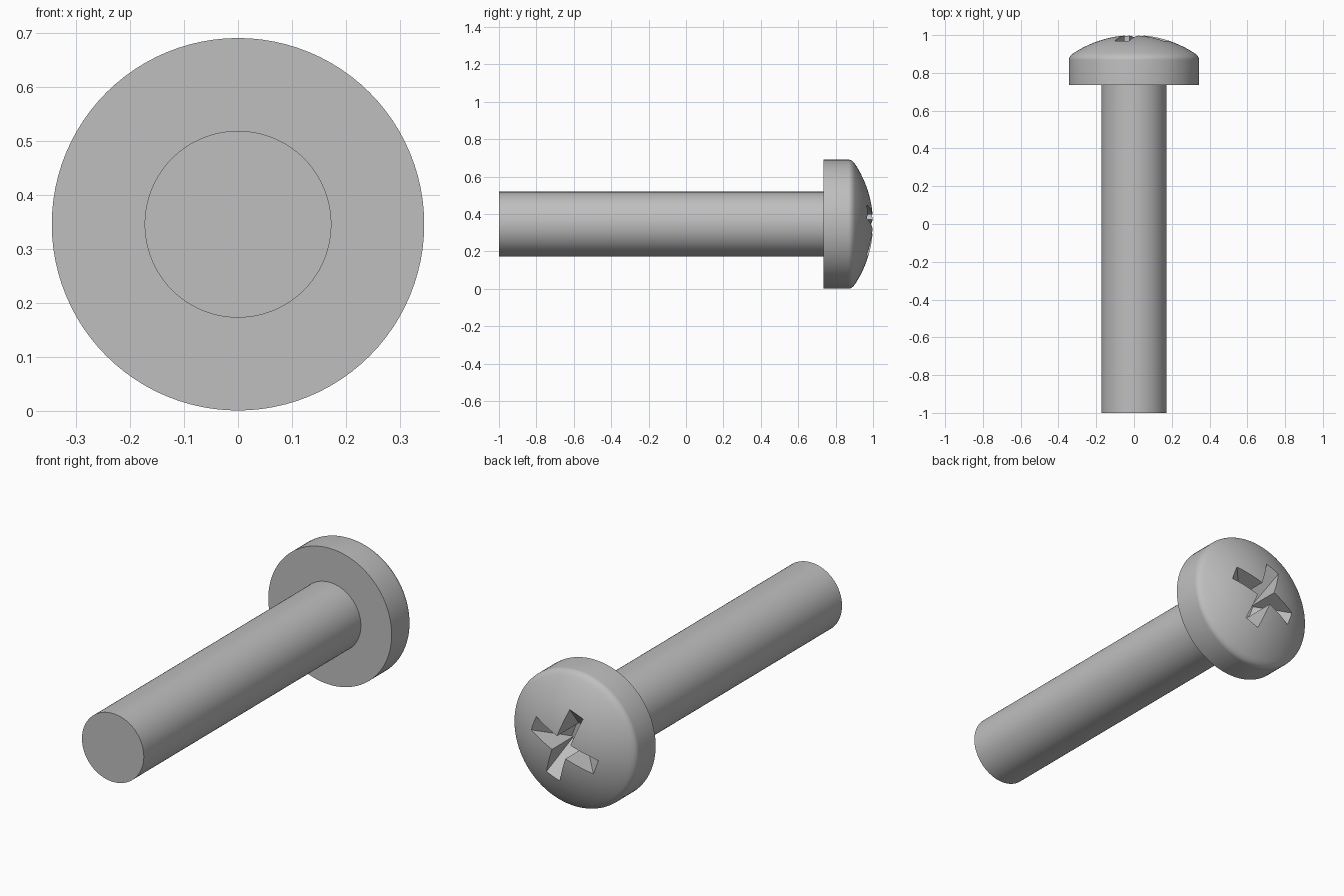
import bpy, bmesh, math
from mathutils import Matrix, Vector

if "Cube" in bpy.data.objects:
    bpy.data.objects.remove(bpy.data.objects["Cube"], do_unlink=True)

AXIS_Z = 0.346       # height of the screw axis
HEAD_R, SHAFT_R = 0.345, 0.173
HEAD_BASE = 0.735    # y of the head's underside
DOME_R = 0.585       # radius of the domed top
SEGMENTS = 96

metal = bpy.data.materials.new("grey metal")
metal.use_nodes = True
GREY = (0.52, 0.52, 0.52, 1)
metal.diffuse_color = GREY
metal.node_tree.nodes["Principled BSDF"].inputs["Base Color"].default_value = GREY


def make_object(name, bm):
    bmesh.ops.recalc_face_normals(bm, faces=bm.faces)
    mesh = bpy.data.meshes.new(name)
    bm.to_mesh(mesh)
    bm.free()
    mesh.materials.append(metal)
    obj = bpy.data.objects.new(name, mesh)
    obj.location.z = AXIS_Z
    bpy.context.collection.objects.link(obj)
    return obj


def lathe(name, profile):
    """Spin (radius, y) points around the y axis."""
    bm = bmesh.new()
    verts = [bm.verts.new((r, y, 0)) for r, y in profile]
    edges = [bm.edges.new(pair) for pair in zip(verts, verts[1:])]
    bmesh.ops.spin(bm, geom=verts + edges, cent=(0, 0, 0), axis=(0, 1, 0),
                   angle=math.tau, steps=SEGMENTS)
    bmesh.ops.remove_doubles(bm, verts=bm.verts, dist=0.0001)
    return make_object(name, bm)


def smooth(obj):
    bpy.ops.object.select_all(action="DESELECT")
    obj.select_set(True)
    bpy.context.view_layer.objects.active = obj
    bpy.ops.object.shade_smooth_by_angle(angle=math.radians(30))


def dome_y(r):
    return 1 - DOME_R + math.sqrt(DOME_R ** 2 - r ** 2)


# Shaft
shaft = lathe("shaft", [(0, -1), (SHAFT_R, -1), (SHAFT_R, HEAD_BASE + 0.01),
                        (0, HEAD_BASE + 0.01)])

# Head: straight rim, rounded shoulder, shallow dome
edge_r = 0.32
start, corner, end = (Vector(p) for p in (
    (HEAD_R, 0.868), (HEAD_R, 0.888), (edge_r, dome_y(edge_r))))
shoulder = [start.lerp(corner, t / 6).lerp(corner.lerp(end, t / 6), t / 6)
            for t in range(7)]
dome = [(edge_r * (1 - i / 12), dome_y(edge_r * (1 - i / 12))) for i in range(1, 13)]
head = lathe("head", [(0, HEAD_BASE), (HEAD_R, HEAD_BASE)]
             + [tuple(p) for p in shoulder] + dome)


# Tapered cross recess, cut by two blades
def blade(name, angle):
    bm = bmesh.new()
    bmesh.ops.create_cube(bm, size=1)
    for v in bm.verts:
        top = v.co.y > 0
        half_length = 0.237 if top else 0.047
        v.co = (math.copysign(half_length, v.co.x), 1.02 if top else 0.83,
                math.copysign(0.04, v.co.z))
    bmesh.ops.rotate(bm, verts=bm.verts, cent=(0, 0, 0),
                     matrix=Matrix.Rotation(angle, 3, "Y"))
    cutter = make_object(name, bm)
    cutter.hide_render = True
    return cutter


cutters = [blade("recess_cutter", math.radians(a)) for a in (-20.5, 69.5)]
for cutter in cutters:
    mod = head.modifiers.new("recess", "BOOLEAN")
    mod.operation = "DIFFERENCE"
    mod.solver = "EXACT"
    mod.object = cutter
    bpy.ops.object.select_all(action="DESELECT")
    bpy.context.view_layer.objects.active = head
    head.select_set(True)
    bpy.ops.object.modifier_apply(modifier=mod.name)
for cutter in cutters:
    bpy.data.objects.remove(cutter, do_unlink=True)

for obj in (shaft, head):
    smooth(obj)
